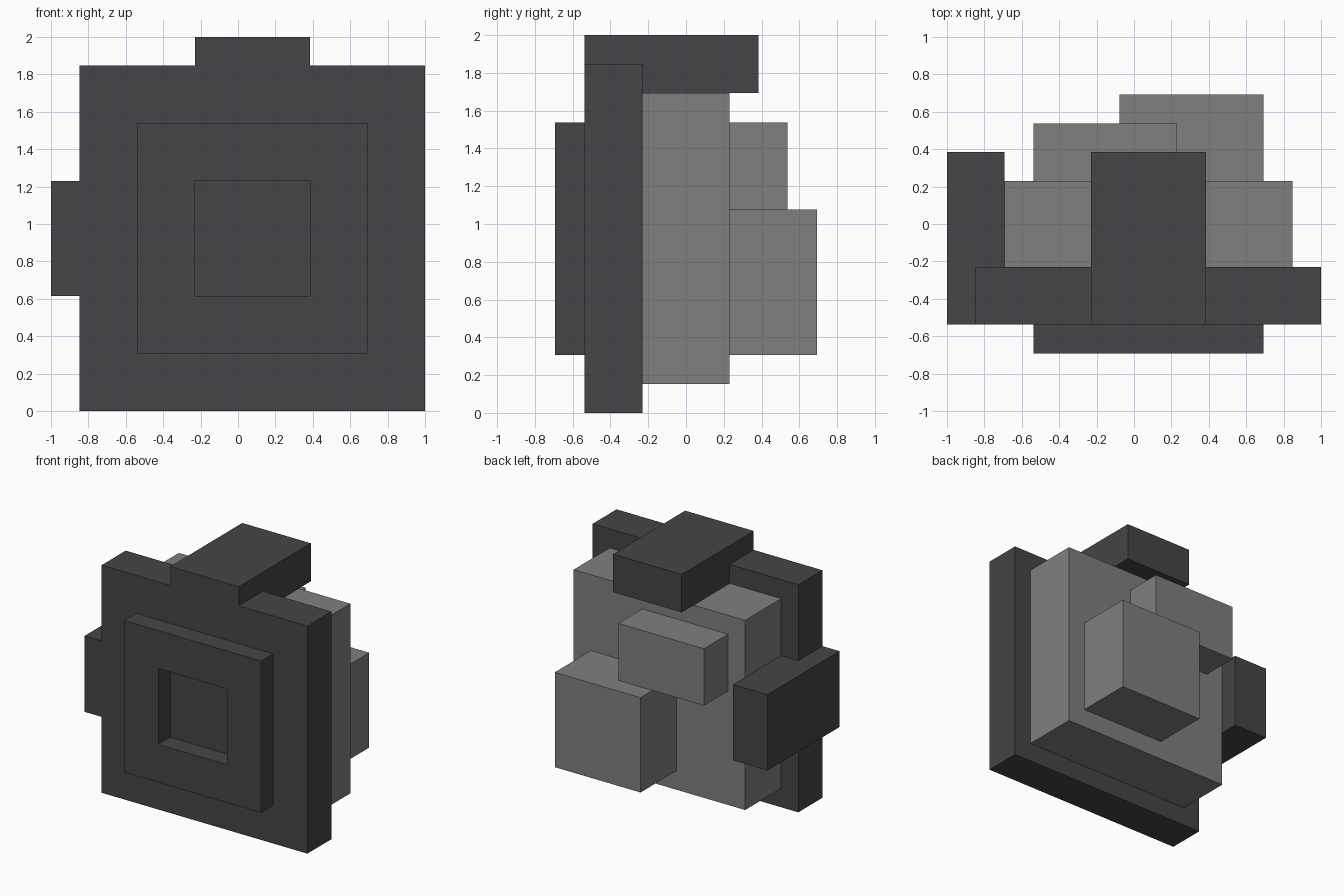
import bpy, bmesh
from math import radians

U = 1 / 13  # grid unit of the blocky design

cube = bpy.data.objects.get("Cube")
if cube:
    bpy.data.objects.remove(cube, do_unlink=True)


def material(name, color):
    m = bpy.data.materials.new(name)
    m.use_nodes = True
    m.diffuse_color = (*color, 1)
    bsdf = next(n for n in m.node_tree.nodes if n.type == 'BSDF_PRINCIPLED')
    bsdf.inputs["Base Color"].default_value = (*color, 1)
    return m


def box(name, mat, x, y, z):
    """Box from (min, max) ranges in grid units."""
    bm = bmesh.new()
    bmesh.ops.create_cube(bm, size=1)
    for v in bm.verts:
        v.co = [U * r[c > 0] for r, c in zip((x, y, z), v.co)]
    me = bpy.data.meshes.new(name)
    bm.to_mesh(me)
    bm.free()
    me.materials.append(mat)
    ob = bpy.data.objects.new(name, me)
    bpy.context.collection.objects.link(ob)
    return ob


def combine(target, other, operation='UNION'):
    """Apply a boolean, remove the helper and merge coplanar faces."""
    other.hide_render = True
    mod = target.modifiers.new("join", 'BOOLEAN')
    mod.operation, mod.solver, mod.object = operation, 'EXACT', other
    bpy.context.view_layer.update()
    evaluated = target.evaluated_get(bpy.context.evaluated_depsgraph_get())
    me = bpy.data.meshes.new_from_object(evaluated)
    target.modifiers.clear()
    target.data = me
    bpy.data.objects.remove(other, do_unlink=True)
    bm = bmesh.new()
    bm.from_mesh(me)
    bmesh.ops.remove_doubles(bm, verts=bm.verts, dist=1e-5)
    bmesh.ops.dissolve_limit(bm, angle_limit=radians(1), verts=bm.verts, edges=bm.edges)
    bm.to_mesh(me)
    bm.free()


dark = material("charcoal", (0.059, 0.058, 0.065))
grey = material("mid grey", (0.212, 0.212, 0.214))

# Front plate with the top and side brackets that reach back over the body
plate = box("front_plate", dark, (-11, 13), (-7, -3), (0, 24))
combine(plate, box("top_bracket", dark, (-3, 5), (-7, 5), (22, 26)))
combine(plate, box("side_bracket", dark, (-13, -9), (-7, 5), (8, 16)))

# Raised square frame with a recessed centre
frame = box("front_frame", dark, (-7, 9), (-9, -7), (4, 20))
combine(frame, box("recess", dark, (-3, 5), (-10, -6), (8, 16)), 'DIFFERENCE')

# Rear body and its two stepped blocks
box("rear_body", grey, (-9, 11), (-3, 3), (2, 22))
box("upper_rear_block", grey, (-7, 3), (3, 7), (14, 20))
box("lower_rear_block", grey, (-1, 9), (3, 9), (4, 14))
